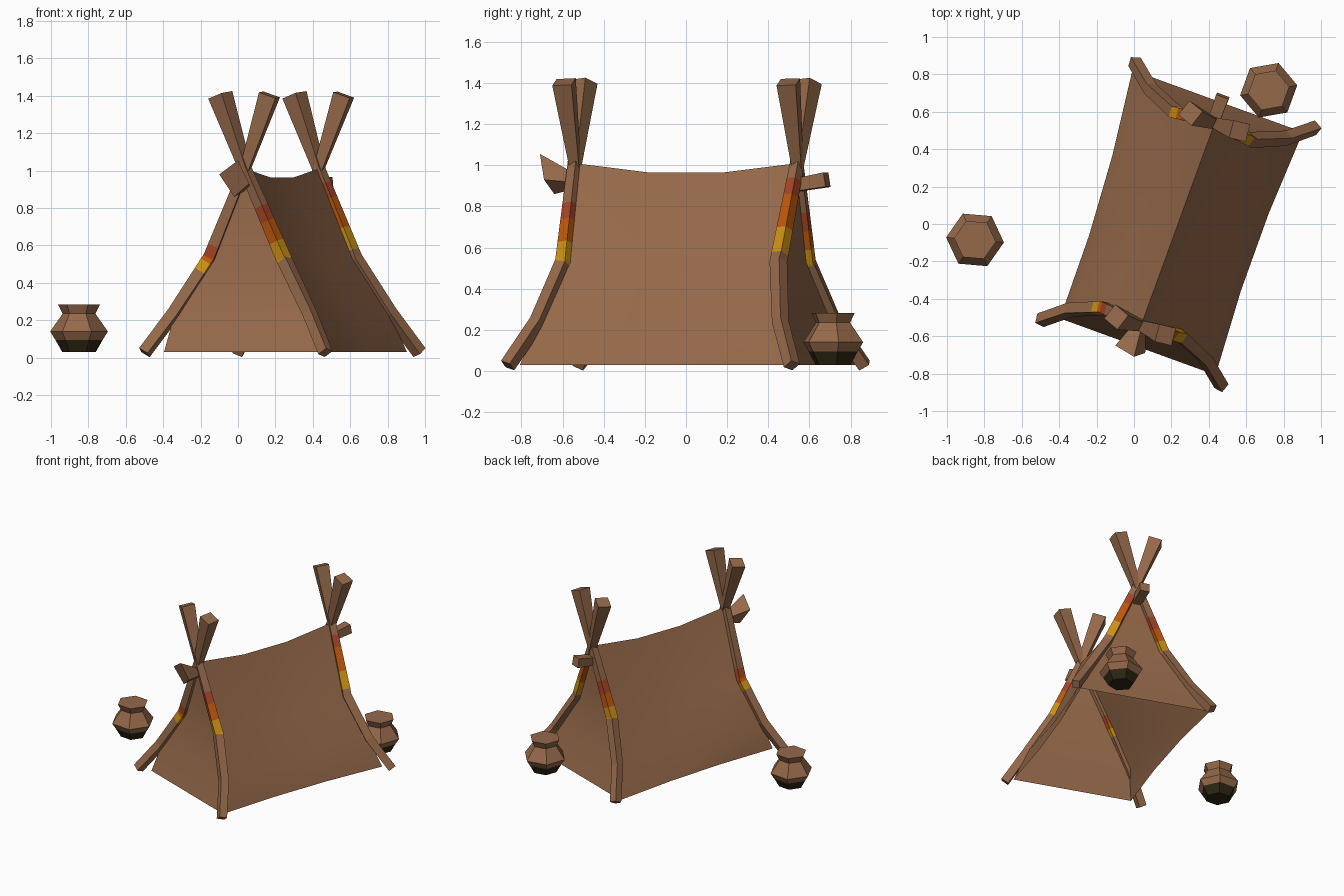
import bpy, math
from mathutils import Vector, Matrix

if "Cube" in bpy.data.objects:
    bpy.data.objects.remove(bpy.data.objects["Cube"])

ROT = Matrix.Rotation(math.radians(-20), 4, 'Z')
CENTRE = Vector((0.235, 0, 0))


def material(name, rgb):
    m = bpy.data.materials.new(name)
    m.diffuse_color = (*rgb, 1)
    m.use_nodes = True
    m.node_tree.nodes["Principled BSDF"].inputs["Base Color"].default_value = m.diffuse_color
    return m


BROWN = material("brown", (0.30, 0.14, 0.068))
YELLOW = material("yellow", (0.62, 0.29, 0.008))
ORANGE = material("orange", (0.52, 0.10, 0.004))
RED = material("rust_red", (0.38, 0.06, 0.02))
DARK = material("soot", (0.028, 0.02, 0.007))


def world(u, v, z):
    """Tent coordinates (across, along ridge, up) to world."""
    return ROT @ Vector((u, v, z)) + CENTRE


def make(name, verts, faces, mats, indices=None, smooth=False):
    me = bpy.data.meshes.new(name)
    me.from_pydata([tuple(v) for v in verts], [], faces)
    for m in mats:
        me.materials.append(m)
    for i, p in enumerate(me.polygons):
        p.use_smooth = smooth
        if indices:
            p.material_index = indices[i]
    ob = bpy.data.objects.new(name, me)
    bpy.context.collection.objects.link(ob)
    return ob


def loft(name, rings, mats, bands=None):
    """Skin closed rings, cap both ends; bands = one material index per span."""
    n = len(rings[0])
    verts = [v for r in rings for v in r]
    faces, idx = [], []
    bands = bands or [0] * (len(rings) - 1)
    for i in range(len(rings) - 1):
        for j in range(n):
            k = (j + 1) % n
            faces.append((i*n + j, i*n + k, i*n + n + k, i*n + n + j))
            idx.append(bands[i])
    faces.append(tuple(reversed(range(n))))
    faces.append(tuple(range(len(verts) - n, len(verts))))
    idx += [bands[0], bands[-1]]
    return make(name, verts, faces, mats, idx)


def ring(centre, axis, radius, n=4, turn=20):
    """Ring of n points square to the axis, first corner near world x."""
    axis = axis.normalized()
    a = Vector((1, 0, 0)) if abs(axis.x) < 0.9 else Vector((0, 1, 0))
    a = (a - axis * a.dot(axis)).normalized()
    b = axis.cross(a)
    t0 = math.radians(turn)
    return [centre + radius * (math.cos(t0 + 2*math.pi*i/n) * a +
                               math.sin(t0 + 2*math.pi*i/n) * b) for i in range(n)]


# Poles: (across, along, height, radius), crossing at the ridge and flaring at the tip
PATH = [(0.515, 0.735, 0.027, 0.040), (0.385, 0.628, 0.24, 0.041),
        (0.212, 0.555, 0.53, 0.043), (0.0, 0.575, 1.01, 0.035),
        (-0.14, 0.58, 1.405, 0.068)]


def path_at(z):
    for p, q in zip(PATH, PATH[1:]):
        if z <= q[2] + 1e-6:
            t = (z - p[2]) / (q[2] - p[2])
            return [a + (b - a) * t for a, b in zip(p, q)]


POLES = {"front_left_pole": (-1, -1, (0.46, 0.51, 0.54, 0.60)),
         "front_right_pole": (1, -1, (0.52, 0.62, 0.73, 0.81)),
         "back_right_pole": (1, 1, (0.57, 0.69, 0.85, 0.93)),
         "back_left_pole": (-1, 1, (0.52, 0.60, 0.69, 0.78))}
for name, (sx, sy, cuts) in POLES.items():
    zs = sorted([p[2] for p in PATH] + list(cuts))
    pts = [path_at(z) for z in zs]
    cs = [world(sx*p[0], sy*p[1], p[2]) for p in pts]
    rings = []
    for i, c in enumerate(cs):
        axis = cs[min(i + 1, len(cs) - 1)] - cs[max(i - 1, 0)]
        rings.append(ring(c, axis, pts[i][3], 4, 5 if sx > 0 else 30))
    # painted bands by height
    bands = []
    for a, b in zip(zs, zs[1:]):
        m = (a + b) / 2
        bands.append(sum(m > c for c in cuts) % 4)
    loft(name, rings, [BROWN, YELLOW, ORANGE, RED], bands)

# Cloth: rows follow the bent poles, columns sag between the two ends
CORNER_U = {(-1, -1): 0.42, (1, -1): 0.465, (1, 1): 0.46, (-1, 1): 0.51}


def edge(sx, sy):
    return [(sx * CORNER_U[sx, sy], sy * 0.69, 0.03), (sx * 0.382, sy * 0.622, 0.24),
            (sx * 0.212, sy * 0.556, 0.53), (0, sy * 0.577, 1.01)]


COLS = [0, 0.34, 0.66, 1]
for side, sx in (("left", -1), ("right", 1)):
    f, b = edge(sx, -1), edge(sx, 1)
    verts = []
    for r, (p, q) in enumerate(zip(f, b)):
        for c, t in enumerate(COLS):
            u, v, z = [a + (e - a) * t for a, e in zip(p, q)]
            if c in (1, 2):
                u -= sx * (0.025 if r < 3 else 0)
                z -= (0, 0.01, 0.025, 0.046)[r]
            verts.append(world(u, v, z))
    faces = [(r*4 + c, r*4 + c + 1, r*4 + c + 5, r*4 + c + 4)
             for r in range(3) for c in range(3)]
    if sx < 0:
        faces = [f_[::-1] for f_ in faces]
    make(side + "_cloth_wall", verts, faces, [BROWN], smooth=True)

for end, sy in (("front", -1), ("back", 1)):
    lft, rgt = edge(-1, sy), edge(1, sy)
    verts = [world(*p) for r in range(3) for p in (lft[r], rgt[r])] + [world(*lft[3])]
    faces = [(0, 1, 3, 2), (2, 3, 5, 4), (4, 5, 6)]
    if sy > 0:
        faces = [f_[::-1] for f_ in faces]
    make(end + "_cloth_panel", verts, faces, [BROWN], smooth=True)

# Ridge beam ends sticking out past the poles
flare = [Vector(p) for p in ((-0.10, -0.65, 0.98), (-0.02, -0.64, 0.86),
                             (0.06, -0.69, 0.93), (0.0, -0.71, 1.055))]
mid = sum(flare, Vector()) / 4
root = Vector((0.03, -0.55, 0.93))
loft("front_beam_end", [[root + (p - mid) * 0.45 for p in flare], flare], [BROWN])
a, b = Vector((0.415, 0.52, 0.90)), Vector((0.475, 0.685, 0.93))
loft("back_beam_end", [ring(a, b - a, 0.042, 4, 40), ring(b, b - a, 0.05, 4, 40)], [BROWN])

# Clay pots: six-sided, sooty underneath
PROFILE = [(0.09, 0.03), (0.127, 0.095), (0.155, 0.14), (0.088, 0.235), (0.112, 0.283)]
for name, x, y, turn in (("left_pot", -0.85, -0.085, -5), ("back_pot", 0.72, 0.715, 10)):
    rings = [ring(Vector((x, y, z)), Vector((0, 0, 1)), r, 6, turn) for r, z in PROFILE]
    loft(name, rings, [BROWN, DARK], [1, 0, 0, 0])
